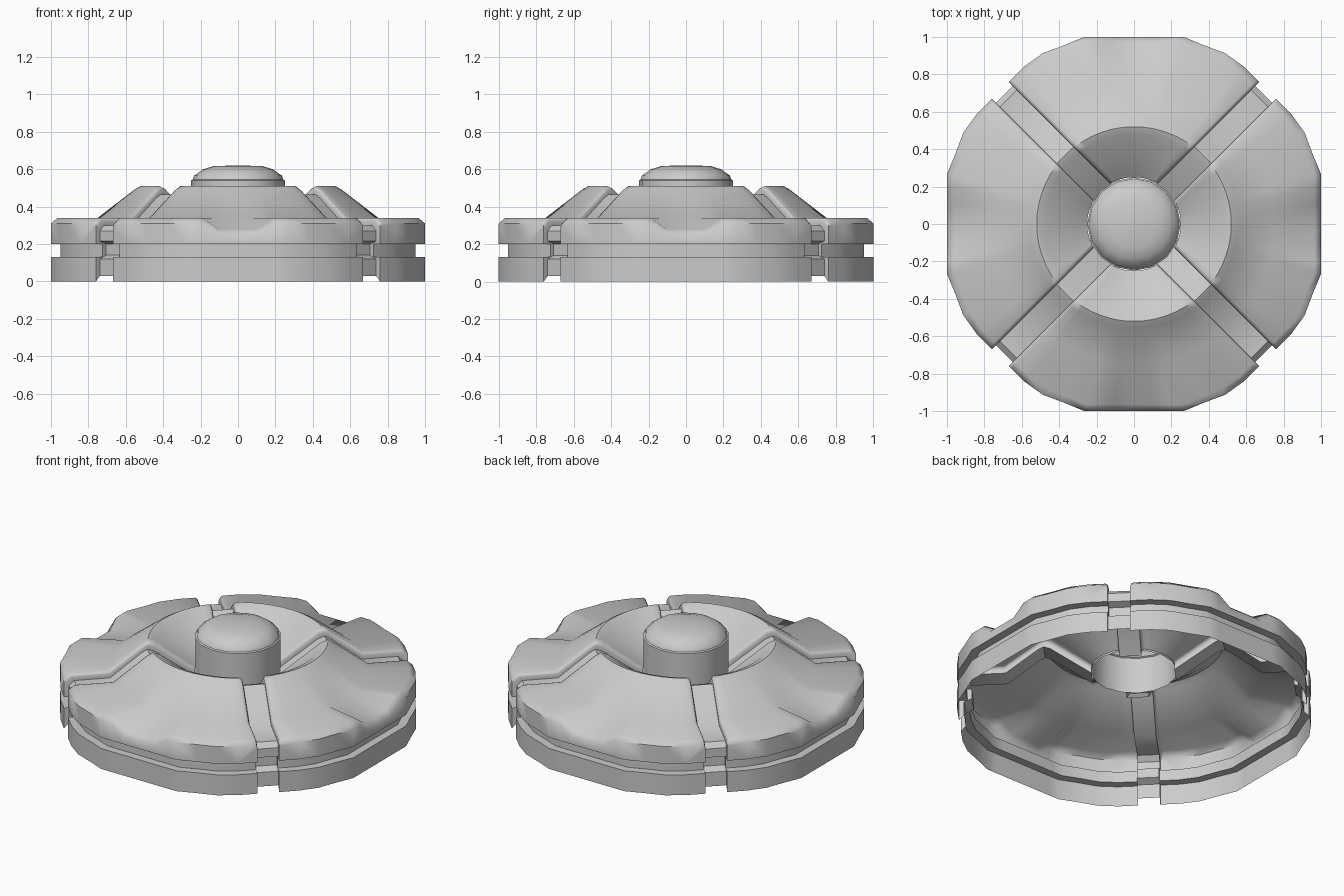
import bpy, bmesh, math
from mathutils import Matrix

cube = bpy.data.objects.get("Cube")
if cube:
    bpy.data.objects.remove(cube, do_unlink=True)

grey = bpy.data.materials.new("plain_grey")
grey.use_nodes = True
grey.diffuse_color = (0.6, 0.6, 0.6, 1)
grey.node_tree.nodes["Principled BSDF"].inputs["Base Color"].default_value = (0.6, 0.6, 0.6, 1)


def finish(bm, name, turn, smooth):
    bmesh.ops.rotate(bm, cent=(0, 0, 0), matrix=Matrix.Rotation(turn, 3, "Z"), verts=bm.verts)
    mesh = bpy.data.meshes.new(name)
    bm.to_mesh(mesh)
    bm.free()
    mesh.materials.append(grey)
    obj = bpy.data.objects.new(name, mesh)
    bpy.context.collection.objects.link(obj)
    bpy.ops.object.select_all(action="DESELECT")
    obj.select_set(True)
    bpy.context.view_layer.objects.active = obj
    bpy.ops.object.shade_smooth_by_angle(angle=math.radians(smooth))


def loft(bm, rows):
    """Skin a sheet between successive profile lines."""
    lines = [[bm.verts.new(p) for p in row] for row in rows]
    for a, b in zip(lines, lines[1:]):
        for i in range(len(a) - 1):
            bm.faces.new((a[i], a[i + 1], b[i + 1], b[i]))
    return lines


GAP = 0.064  # half width of the diagonal channels

# Quarter shell profile: crater, crest, shoulder and stepped rim
SHELL = [(0.25, 0.32), (0.48, 0.495), (0.52, 0.51), (0.555, 0.49), (0.75, 0.34), (0.965, 0.34),
         (1, 0.31), (1, 0.20), (0.95, 0.20), (0.95, 0.13), (1, 0.13), (1, 0)]
# Matching, lower profile along the channel floor
RIB = [(0.24, 0.275), (0.48, 0.45), (0.52, 0.465), (0.555, 0.445), (0.74, 0.30), (0.95, 0.30),
       (0.98, 0.27), (0.98, 0.215), (0.935, 0.20), (0.935, 0.14), (0.98, 0.12), (0.98, 0.03)]
COLUMNS = [0, 0.15, 0.27, 0.36, 0.52, 0.68, 0.84, 1]


def rim_scale(f):
    """Faceted outline: flat front, then two shorter facets each side."""
    if f <= 0.36:
        return 1 / math.cos(f * math.radians(41.4))
    return 1.035 if f == 0.68 else 1.012 if f == 1 else 1.026


def shell_row(side, f):
    row = []
    for r, z in SHELL:
        radius = r * rim_scale(f) if r > 0.9 else r
        angle = side * f * (math.pi / 4 - math.asin(GAP / radius))
        if f < 0.2 and r > 0.96 and z > 0.3:   # shallow notch in the shoulder
            z -= 0.06
        row.append((radius * math.sin(angle), -radius * math.cos(angle), z))
    return row


def rib_edge(side):
    """Edge of the channel floor on one side of the front quarter."""
    c = math.sqrt(0.5)
    return [(side * c * (r - GAP), -c * (r + GAP), z) for r, z in RIB]


def quarter_shell(name, turn):
    bm = bmesh.new()
    rows = [shell_row(-1, f) for f in reversed(COLUMNS[1:])] + [shell_row(1, f) for f in COLUMNS]
    lines = loft(bm, [rib_edge(-1)] + rows + [rib_edge(1)])
    # Round the folds where the top turns down into the channels
    folds = [bm.edges.get((a, b)) for line in (lines[1], lines[-2])
             for a, b in zip(line[:6], line[1:7])]
    bmesh.ops.bevel(bm, geom=folds, offset=0.018, segments=2, profile=0.5, affect="EDGES")
    finish(bm, name, turn, 50)


def channel_rib(name, turn):
    bm = bmesh.new()
    loft(bm, [[(x, -r, z) for r, z in RIB] for x in (-GAP, GAP)])
    finish(bm, name, turn, 42)


for i, where in enumerate(("front", "left", "back", "right")):
    quarter_shell(where + "_shell", i * math.pi / 2)
    channel_rib(where + "_corner_rib", (i + 0.5) * math.pi / 2)

# Hollow centre hub with a domed cap, open underneath
HUB = [(0.001, 0.62), (0.13, 0.617), (0.19, 0.598), (0.235, 0.565), (0.242, 0.545),
       (0.25, 0.54), (0.25, 0.31)]
SIDES = 16
bm = bmesh.new()
angles = [2 * math.pi * i / SIDES for i in range(SIDES + 1)]
loft(bm, [[(r * math.cos(a), r * math.sin(a), z) for r, z in HUB] for a in angles])
bmesh.ops.remove_doubles(bm, verts=bm.verts, dist=0.003)
finish(bm, "centre_hub", 0, 35)
